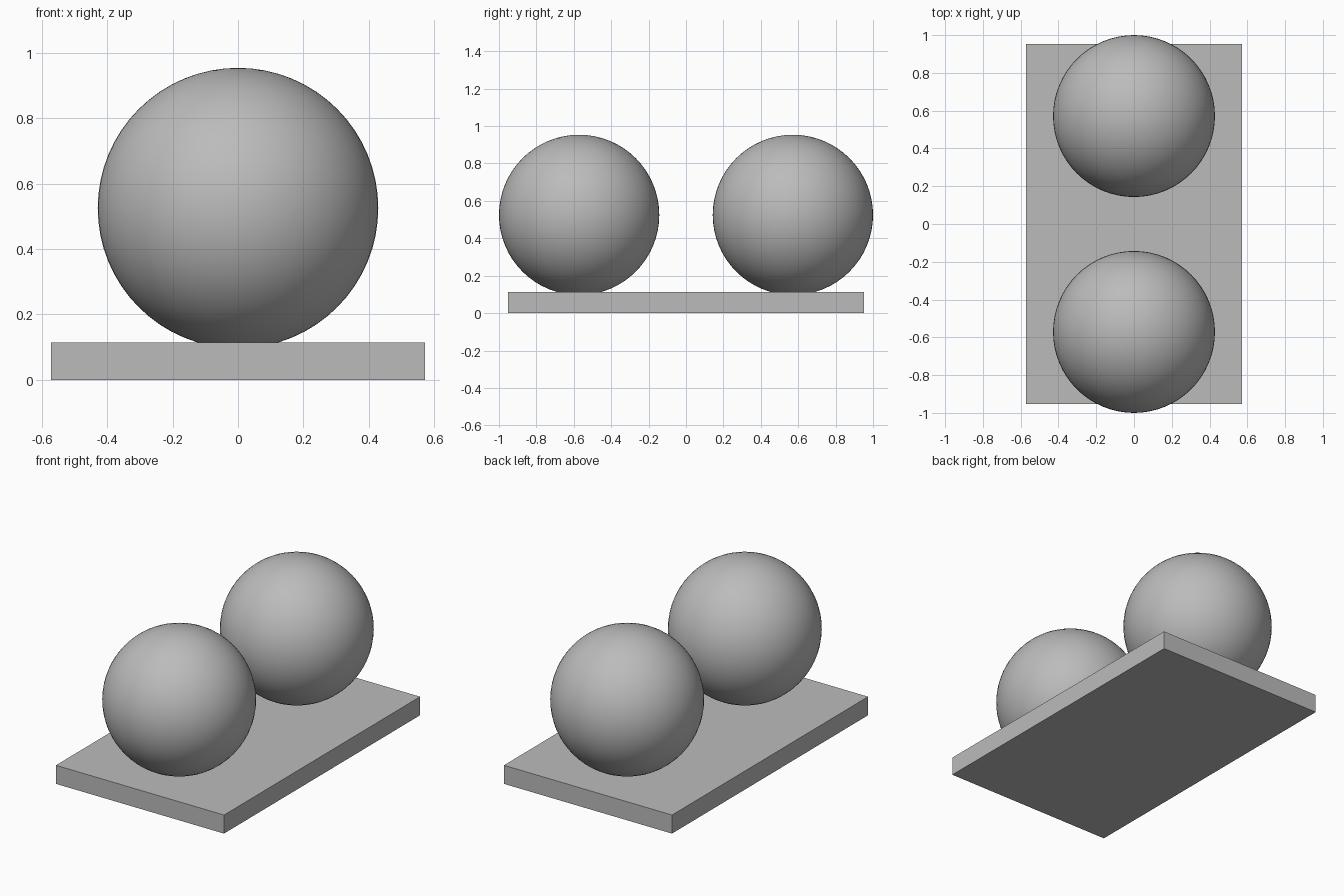
import bpy

if "Cube" in bpy.data.objects:
    bpy.data.objects.remove(bpy.data.objects["Cube"])

# Shared grey finish
grey = bpy.data.materials.new("neutral_grey")
grey.diffuse_color = (0.5, 0.5, 0.5, 1)
grey.use_nodes = True
grey.node_tree.nodes["Principled BSDF"].inputs["Base Color"].default_value = grey.diffuse_color

BASE_HEIGHT = 0.114
RADIUS = 0.4286

# Flat rectangular base
bpy.ops.mesh.primitive_cube_add(size=1, location=(0, 0, BASE_HEIGHT / 2))
base = bpy.context.object
base.name = "base_slab"
base.scale = (1.143, 1.904, BASE_HEIGHT)
bpy.ops.object.transform_apply(location=False, rotation=False, scale=True)
base.data.materials.append(grey)

# Two balls, sunk slightly into the slab
for name, y in (("front_ball", -0.5714), ("back_ball", 0.5714)):
    bpy.ops.mesh.primitive_uv_sphere_add(segments=64, ring_count=32, radius=RADIUS,
                                         location=(0, y, 0.525))
    ball = bpy.context.object
    ball.name = name
    ball.data.materials.append(grey)
    bpy.ops.object.shade_smooth()
